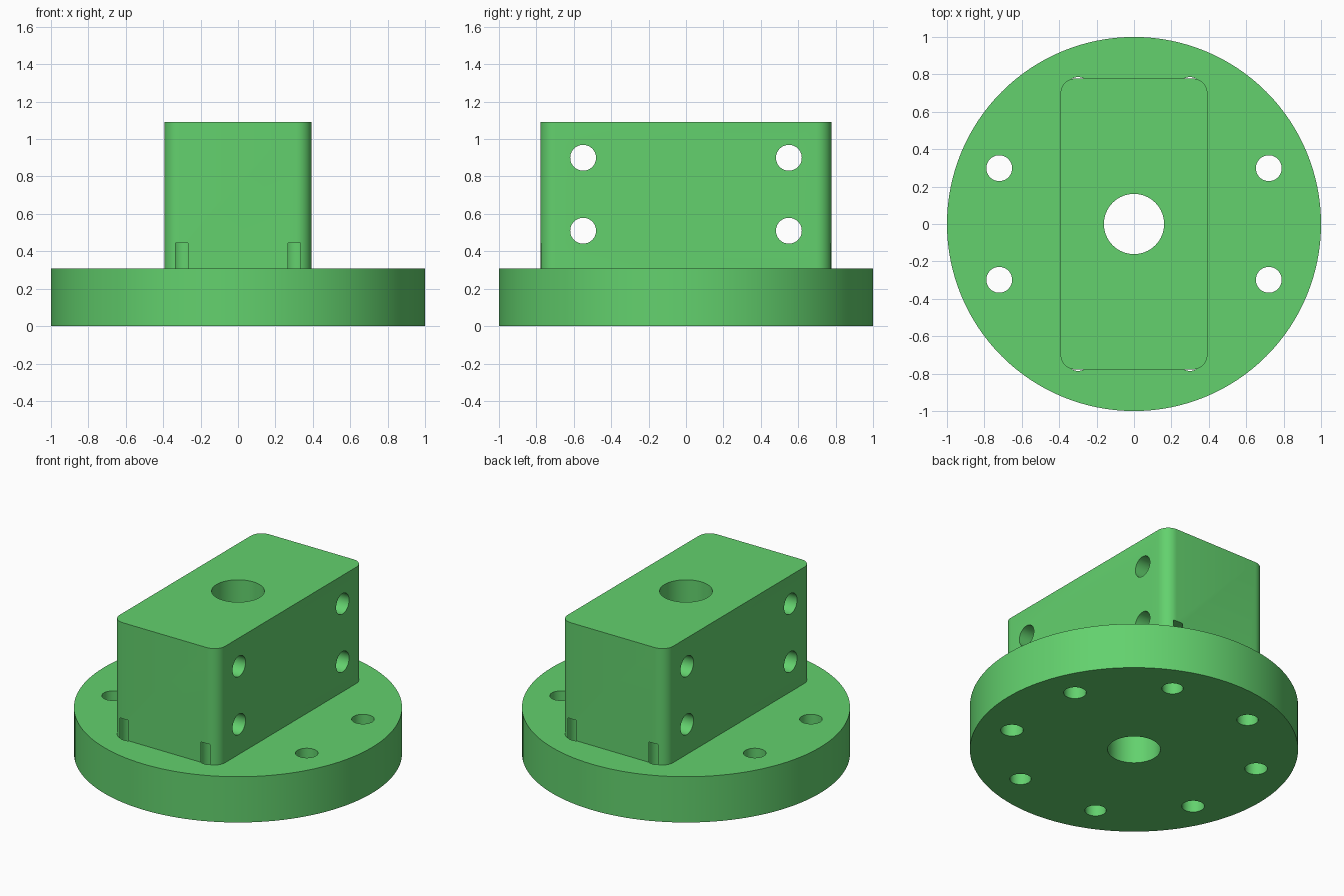
import bpy, bmesh, math
from mathutils import Matrix

if "Cube" in bpy.data.objects:
    bpy.data.objects.remove(bpy.data.objects["Cube"])

green = bpy.data.materials.new("green")
green.diffuse_color = (0.125, 0.64, 0.155, 1)
green.use_nodes = True
green.node_tree.nodes["Principled BSDF"].inputs["Base Color"].default_value = green.diffuse_color


def finish(bm, name):
    mesh = bpy.data.meshes.new(name)
    bm.to_mesh(mesh)
    bm.free()
    mesh.materials.append(green)
    obj = bpy.data.objects.new(name, mesh)
    bpy.context.collection.objects.link(obj)
    return obj


def add_cylinder(bm, r, start, length, axis="z", segs=48):
    # cylinder beginning at start and running along +z or +x
    turn = Matrix.Rotation(math.pi / 2, 4, "Y") if axis == "x" else Matrix()
    m = Matrix.Translation(start) @ turn @ Matrix.Translation((0, 0, length / 2))
    bmesh.ops.create_cone(bm, cap_ends=True, segments=segs, radius1=r, radius2=r,
                          depth=length, matrix=m)


def boolean(target, tool, operation):
    mod = target.modifiers.new("cut", "BOOLEAN")
    mod.operation = operation
    mod.solver = "EXACT"
    mod.object = tool
    bpy.context.view_layer.objects.active = target
    bpy.ops.object.modifier_apply(modifier=mod.name)
    bpy.data.objects.remove(tool)


# round flange
bm = bmesh.new()
add_cylinder(bm, 1.0, (0, 0, 0), 0.308, segs=128)
body = finish(bm, "flanged_block")

# upright block with rounded vertical corners, sunk into the flange
bm = bmesh.new()
bmesh.ops.create_cube(bm, size=1, matrix=Matrix.Translation((0, 0, 0.62))
                      @ Matrix.Diagonal((0.786, 1.556, 0.942, 1)))
uprights = [e for e in bm.edges if abs(e.verts[0].co.z - e.verts[1].co.z) > 0.5]
bmesh.ops.bevel(bm, geom=uprights, offset=0.08, segments=8, profile=0.5, affect="EDGES")
boolean(body, finish(bm, "block"), "UNION")

# all drilled holes: centre bore, bolt circle, cross holes
bm = bmesh.new()
add_cylinder(bm, 0.161, (0, 0, -0.2), 1.6, segs=64)
for i in range(8):
    a = math.radians(22.5 + 45 * i)
    x, y = 0.78 * math.cos(a), 0.78 * math.sin(a)
    under_block = abs(y) > abs(x)   # blind holes ending inside the block
    add_cylinder(bm, 0.065 if under_block else 0.069, (x, y, -0.2),
                 0.645 if under_block else 0.8)
for y in (-0.55, 0.55):
    for z in (0.51, 0.9):
        add_cylinder(bm, 0.069, (-0.6, y, z), 1.2, axis="x")
boolean(body, finish(bm, "hole_cutter"), "DIFFERENCE")

# smooth curved walls, sharp rims
bpy.ops.object.select_all(action="DESELECT")
body.select_set(True)
bpy.context.view_layer.objects.active = body
bpy.ops.object.shade_smooth_by_angle(angle=math.radians(30))
